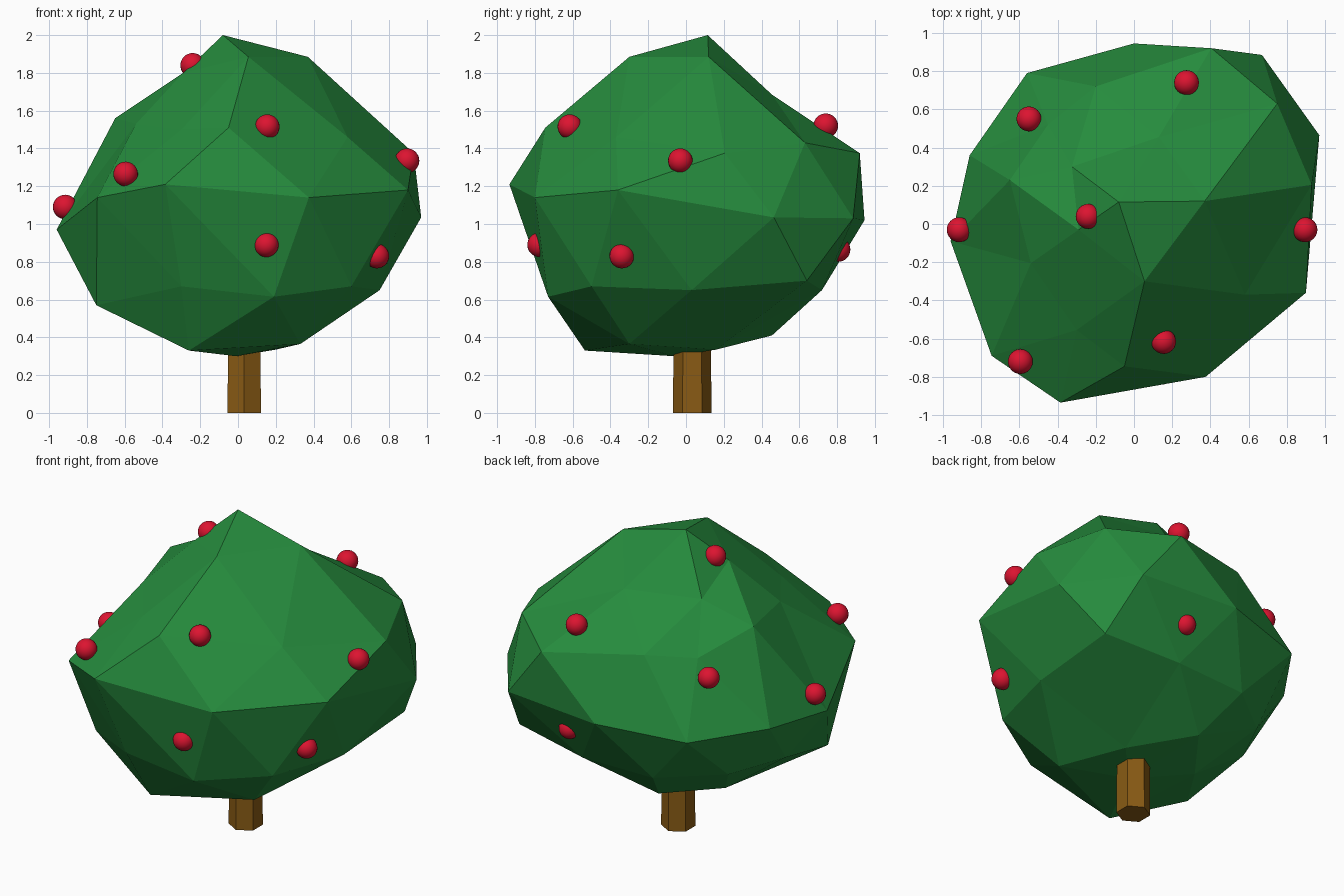
import bpy, bmesh, math
from mathutils import Vector

if "Cube" in bpy.data.objects:
    bpy.data.objects.remove(bpy.data.objects["Cube"])


def material(name, colour):
    m = bpy.data.materials.new(name)
    m.diffuse_color = (*colour, 1)
    m.use_nodes = True
    m.node_tree.nodes["Principled BSDF"].inputs["Base Color"].default_value = m.diffuse_color
    return m


GREEN = material("leaf green", (0.019, 0.26, 0.047))
BROWN = material("bark brown", (0.25, 0.105, 0.007))
RED = material("apple red", (0.72, 0.007, 0.03))


def add_object(name, bm, mat, smooth=False):
    mesh = bpy.data.meshes.new(name)
    bmesh.ops.recalc_face_normals(bm, faces=bm.faces)
    for f in bm.faces:
        f.smooth = smooth
    bm.to_mesh(mesh)
    bm.free()
    mesh.materials.append(mat)
    ob = bpy.data.objects.new(name, mesh)
    bpy.context.collection.objects.link(ob)
    return ob


# Crown: a low-poly ball whose rings are pulled into an irregular shape.
# Each row is one ring from bottom to top, anticlockwise from +x.
RINGS = [
    [(-.01, -.06, .30)],
    [(.20, .16, .335), (-.12, .455, .41), (-.37, .12, .385), (-.26, -.535, .33), (.33, -.30, .365)],
    [(.75, .03, .65), (.25, .72, .65), (-.60, .42, .65), (-.75, -.40, .57), (.19, -.73, .615)],
    [(.76, .64, .70), (-.25, .70, .64), (-.78, .08, .68), (-.30, -.73, .67), (.60, -.50, .67)],
    [(.97, .465, 1.035), (.67, .885, 1.03), (0, .945, 1.02), (-.56, .79, .985), (-.86, .36, .995),
     (-.96, -.09, .97), (-.745, -.69, 1.14), (-.385, -.935, 1.21), (.375, -.80, 1.14), (.90, -.36, 1.18)],
    [(.93, .205, 1.375), (.405, .92, 1.375), (-.45, .52, 1.41), (-.54, -.205, 1.53), (-.05, -.745, 1.51)],
    [(.75, .63, 1.43), (-.20, .72, 1.44), (-.65, .23, 1.56), (-.30, -.555, 1.50), (.58, -.37, 1.46)],
    [(.37, .12, 1.885), (.13, .455, 1.685), (-.325, .30, 1.68), (-.29, -.03, 1.80), (.055, -.30, 1.885)],
    [(-.08, .115, 2.0)],
]


def ring_order(v):
    angle = round(math.degrees(math.atan2(v.co.y, v.co.x))) % 360
    return (round(v.co.z, 1), angle)


bm = bmesh.new()
bmesh.ops.create_icosphere(bm, subdivisions=2, radius=1)
points = [p for ring in RINGS for p in ring]
for v, p in zip(sorted(bm.verts, key=ring_order), points):
    v.co = Vector(p)
add_object("crown", bm, GREEN)

# Trunk: slightly tapered six-sided post with a corner facing the front
bm = bmesh.new()
bottom, top = [], []
for i in range(6):
    a = math.radians(30 + 60 * i)
    for ring, r, z in ((bottom, 0.102, 0), (top, 0.098, 0.5)):
        ring.append(bm.verts.new((0.033 + r * math.cos(a), 0.033 + r * math.sin(a), z)))
for i in range(6):
    j = (i + 1) % 6
    bm.faces.new((bottom[i], bottom[j], top[j], top[i]))
bm.faces.new(bottom)
bm.faces.new(top)
add_object("trunk", bm, BROWN)

# Apples: smooth balls half sunk in the crown
APPLES = [(-.24, .04, 1.84), (.155, -.615, 1.515), (-.595, -.72, 1.265), (-.915, -.03, 1.09),
          (.895, -.03, 1.335), (.15, -.775, .89), (.735, -.34, .83), (.275, .74, 1.52),
          (-.55, .55, 1.32), (.28, .805, .865)]
for n, p in enumerate(APPLES, 1):
    bm = bmesh.new()
    bmesh.ops.create_uvsphere(bm, u_segments=24, v_segments=16, radius=0.065)
    add_object(f"apple_{n}", bm, RED, smooth=True).location = p
